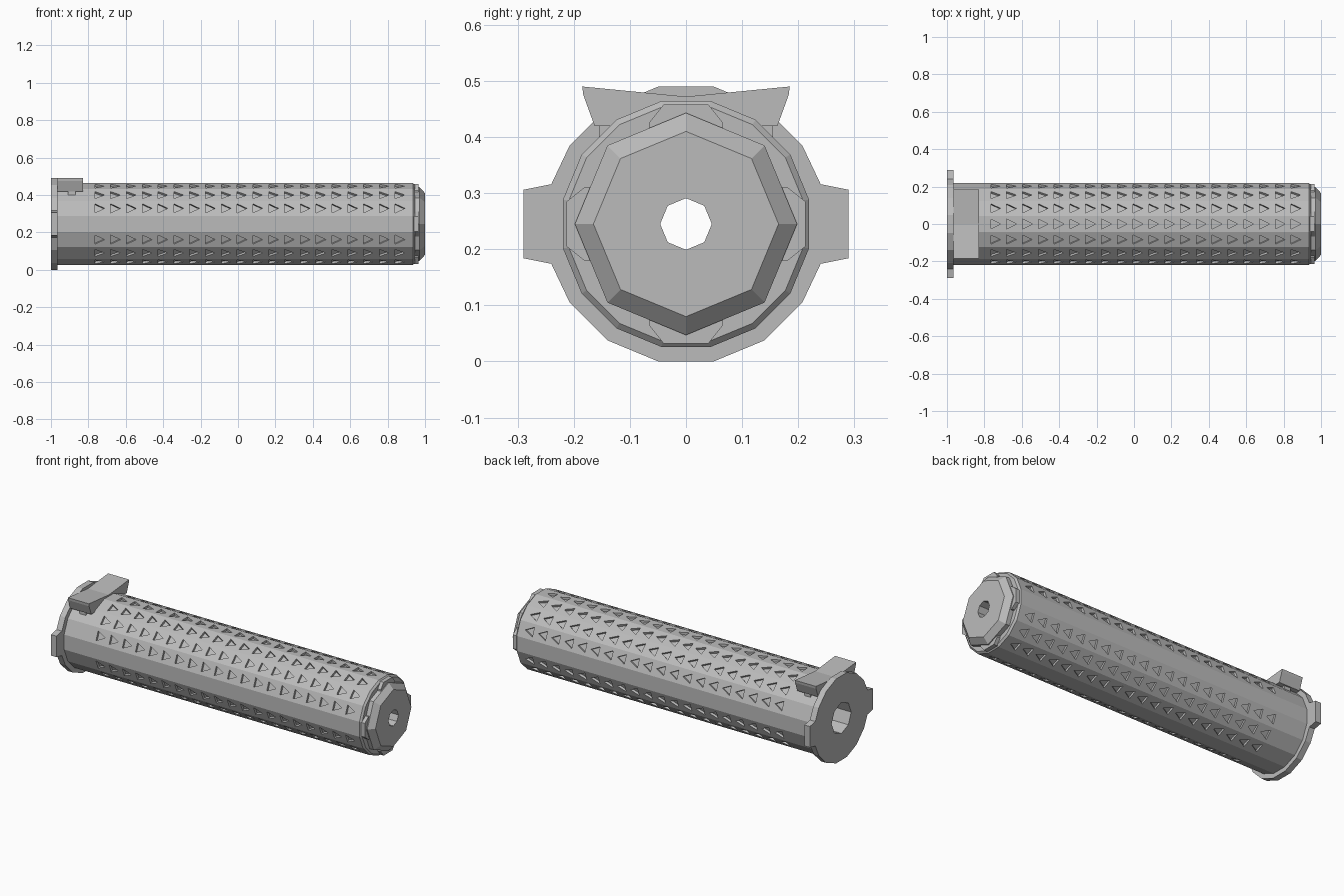
import bpy, bmesh
from math import cos, sin, pi, radians
from mathutils import Vector

cube = bpy.data.objects.get("Cube")
if cube:
    bpy.data.objects.remove(cube, do_unlink=True)

AXIS_Z = 0.245
BODY_R = 0.2235

metal = bpy.data.materials.new("grey metal")
metal.use_nodes = True
GREY = (0.5, 0.5, 0.5, 1)
metal.diffuse_color = GREY
metal.node_tree.nodes["Principled BSDF"].inputs["Base Color"].default_value = GREY


def finish(name, bm):
    bmesh.ops.recalc_face_normals(bm, faces=bm.faces)
    mesh = bpy.data.meshes.new(name)
    bm.to_mesh(mesh)
    bm.free()
    mesh.materials.append(metal)
    ob = bpy.data.objects.new(name, mesh)
    bpy.context.collection.objects.link(ob)
    return ob


def loft(bm, loops):
    """Closed solid through a list of matching point loops."""
    rings = [[bm.verts.new(p) for p in loop] for loop in loops]
    n = len(rings[0])
    for a, b in zip(rings, rings[1:]):
        for i in range(n):
            j = (i + 1) % n
            bm.faces.new((a[i], a[j], b[j], b[i]))
    bm.faces.new(rings[0][::-1])
    bm.faces.new(rings[-1])


def ring(x, r, n, phase):
    return [Vector((x, r * cos(phase + 2 * pi * i / n),
                    AXIS_Z + r * sin(phase + 2 * pi * i / n))) for i in range(n)]


def turned(name, sections, n, phase=0.0):
    bm = bmesh.new()
    loft(bm, [ring(x, r, n, phase) for x, r in sections])
    return finish(name, bm)


def prism(name, profile, x0, x1):
    """Extrude a (y, z) outline along x."""
    bm = bmesh.new()
    loft(bm, [[Vector((x, y, z)) for y, z in profile] for x in (x0, x1)])
    return finish(name, bm)


def cut(target, cutter):
    mod = target.modifiers.new("cut", 'BOOLEAN')
    mod.operation = 'DIFFERENCE'
    mod.solver = 'EXACT'
    mod.object = cutter
    bpy.context.view_layer.objects.active = target
    bpy.ops.object.modifier_apply(modifier=mod.name)


# Sixteen-sided tube with a chamfered front rim
body = turned("body_tube", [(-0.97, BODY_R), (0.935, BODY_R), (0.945, 0.213)],
              16, pi / 16)

# Rows of triangular pockets, leaving the two sides and the underside plain
bm = bmesh.new()
apothem = BODY_R * cos(pi / 16)
for k in range(16):
    if k in (0, 8, 12):
        continue
    a = k * pi / 8
    normal = Vector((0, cos(a), sin(a)))
    across = Vector((0, -sin(a), cos(a)))
    centre = Vector((0, 0, AXIS_Z))
    for i in range(20):
        x = -0.765 + i * 0.0845
        loft(bm, [[centre + normal * (apothem + h) + across * t + Vector((x + dx, 0, 0))
                   for dx, t in ((0, -0.026), (0.052, 0), (0, 0.026))]
                  for h in (-0.013, 0.02)])
pockets = finish("pocket_cutter", bm)
cut(body, pockets)

# Rear flange with a squared ear on each side
half = [(0.25 * cos(radians(d)), AXIS_Z + 0.25 * sin(radians(d)))
        for d in (-78.75, -56.25, -33.75)]
half += [(0.24, 0.174), (0.29, 0.184), (0.29, 0.306), (0.24, 0.316)]
half += [(y, 2 * AXIS_Z - z) for y, z in half[2::-1]]
flange = prism("rear_flange", half + [(-y, z) for y, z in reversed(half)],
               -1.0, -0.965)

# Octagonal end cap with a chamfered nose
cap = turned("end_cap", [(0.93, 0.198), (0.97, 0.198), (1.0, 0.165)], 8, pi / 2)

# Stepped bore through the whole length
bore = turned("bore_cutter", [(-1.1, 0.09), (-0.3, 0.09), (-0.3, 0.046), (1.1, 0.046)],
              8, pi / 2)
for part in (body, flange, cap):
    cut(part, bore)
for cutter in (pockets, bore):
    bpy.data.objects.remove(cutter, do_unlink=True)

# Four wedge tabs behind the cap
for k, side in enumerate(("left", "top", "right", "bottom")):
    a = k * pi / 2
    outline = [(0.17, -0.066), (0.18, -0.066), (0.213, -0.04),
               (0.213, 0.04), (0.18, 0.066), (0.17, 0.066)]
    prism("cap_tab_" + side,
          [(r * cos(a) - t * sin(a), AXIS_Z + r * sin(a) + t * cos(a))
           for r, t in outline], 0.93, 0.965)

# Latch lever with a shallow V top and flared ends
side = [(0.163, 0.42), (0.183, 0.475), (0.185, 0.49)]
prism("latch_lever", side + [(0, 0.472)] + [(-y, z) for y, z in reversed(side)],
      -0.965, -0.83)

# Lever legs running down into the tube
for name, s in (("latch_leg_left", 1), ("latch_leg_right", -1)):
    prism(name, [(s * 0.105, 0.36), (s * 0.155, 0.36),
                 (s * 0.155, 0.43), (s * 0.105, 0.43)], -0.91, -0.87)
